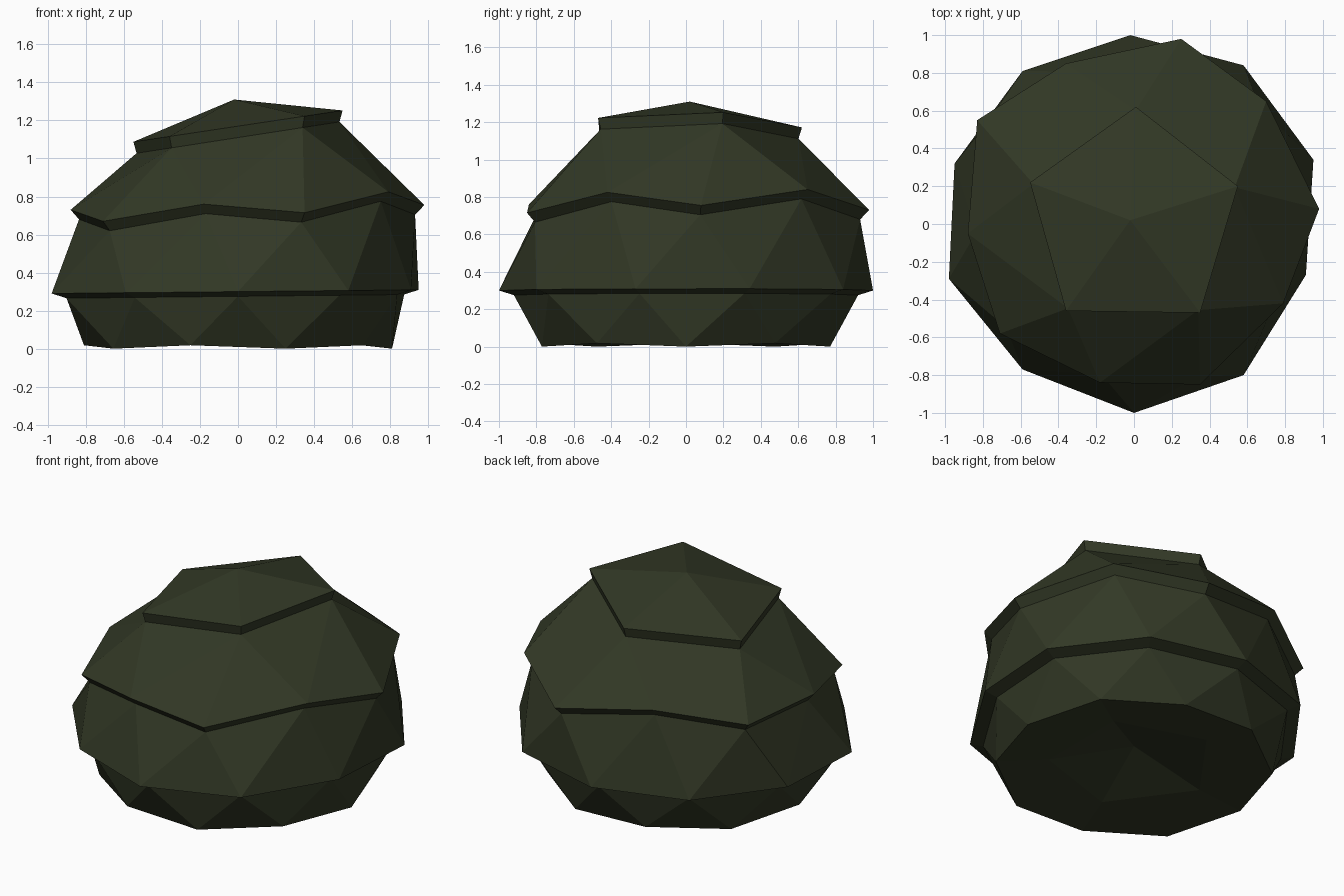
import bpy, bmesh, math
from mathutils import Vector

cube = bpy.data.objects.get("Cube")
if cube:
    bpy.data.objects.remove(cube, do_unlink=True)

leaf = bpy.data.materials.new("dark olive leaf")
leaf.use_nodes = True
leaf_colour = (0.032, 0.040, 0.019, 1)
leaf.diffuse_color = leaf_colour
shader = leaf.node_tree.nodes["Principled BSDF"]
shader.inputs["Base Color"].default_value = leaf_colour
shader.inputs["Roughness"].default_value = 0.9

bm = bmesh.new()


def ring(points):
    return [bm.verts.new(p) for p in points]


def circle(count, radius, start, heights):
    """Regular ring whose heights repeat around it."""
    points = []
    for i in range(count):
        a = math.radians(start) + math.tau * i / count
        points.append((radius * math.cos(a), radius * math.sin(a), heights[i % len(heights)]))
    return ring(points)


def undercut(upper, shrink, drop):
    """Ledge under a tier: the ring repeated lower and a little narrower."""
    lower = ring([(v.co.x * shrink, v.co.y * shrink, v.co.z - drop) for v in upper])
    n = len(upper)
    for i in range(n):
        j = (i + 1) % n
        bm.faces.new((upper[i], lower[i], lower[j], upper[j]))
    return lower


def fan(centre, rim):
    tip = bm.verts.new(centre)
    for i, v in enumerate(rim):
        bm.faces.new((tip, v, rim[(i + 1) % len(rim)]))


def zigzag(outer, middle):
    """Triangle strip between staggered rings of equal count."""
    n = len(outer)
    for i in range(n):
        j = (i + 1) % n
        bm.faces.new((outer[i], middle[i], outer[j]))
        bm.faces.new((outer[j], middle[i], middle[j]))


def widen(five, ten, offset):
    """Triangles from a ring of five out to a ring of ten."""
    for i, v in enumerate(five):
        k = 2 * i + offset
        before, own, after = (ten[(k + s) % len(ten)] for s in (-1, 0, 1))
        bm.faces.new((v, before, own))
        bm.faces.new((v, own, after))
        bm.faces.new((v, after, five[(i + 1) % len(five)]))


# tilted crown
crown_plan = [(.35, -.47), (.55, .2), (.01, .62), (-.55, .22), (-.36, -.46)]
crown = ring([(x, y, 1.17 + .15 * x) for x, y in crown_plan])
fan((-.02, .02, 1.31), crown)
crown_under = undercut(crown, .97, .06)

# uneven middle tier
middle = ring([
    (.35, -.85, .715), (.79, -.42, .825), (.98, .08, .755), (.7, .65, .84),
    (.25, .98, .73), (-.36, .85, .83), (-.83, .55, .745), (-.88, -.05, .73),
    (-.71, -.58, .67), (-.18, -.84, .76)])
widen(crown_under, middle, 0)
middle_under = undercut(middle, .95, .05)

# wide lower tier
lower_plan = [(.58, -.8), (.91, -.27), (.95, .34), (.58, .84), (-.02, 1),
              (-.59, .81), (-.95, .32), (-.98, -.29), (-.59, -.77), (0, -1)]
lower = ring([(x, y, .3 + .01 * x) for x, y in lower_plan])
zigzag(middle_under, lower)
lower_under = undercut(lower, .92, .025)

# narrowing foot
foot = circle(10, .81, -72, (0, .018))
zigzag(foot, lower_under)

# hollow underside
hollow = circle(5, .5, -36, (.045,))
widen(hollow, foot, 1)
fan((0, 0, .155), hollow)

bmesh.ops.recalc_face_normals(bm, faces=bm.faces[:])
mesh = bpy.data.meshes.new("bush")
bm.to_mesh(mesh)
bm.free()
mesh.materials.append(leaf)
bush = bpy.data.objects.new("bush", mesh)
bpy.context.collection.objects.link(bush)
